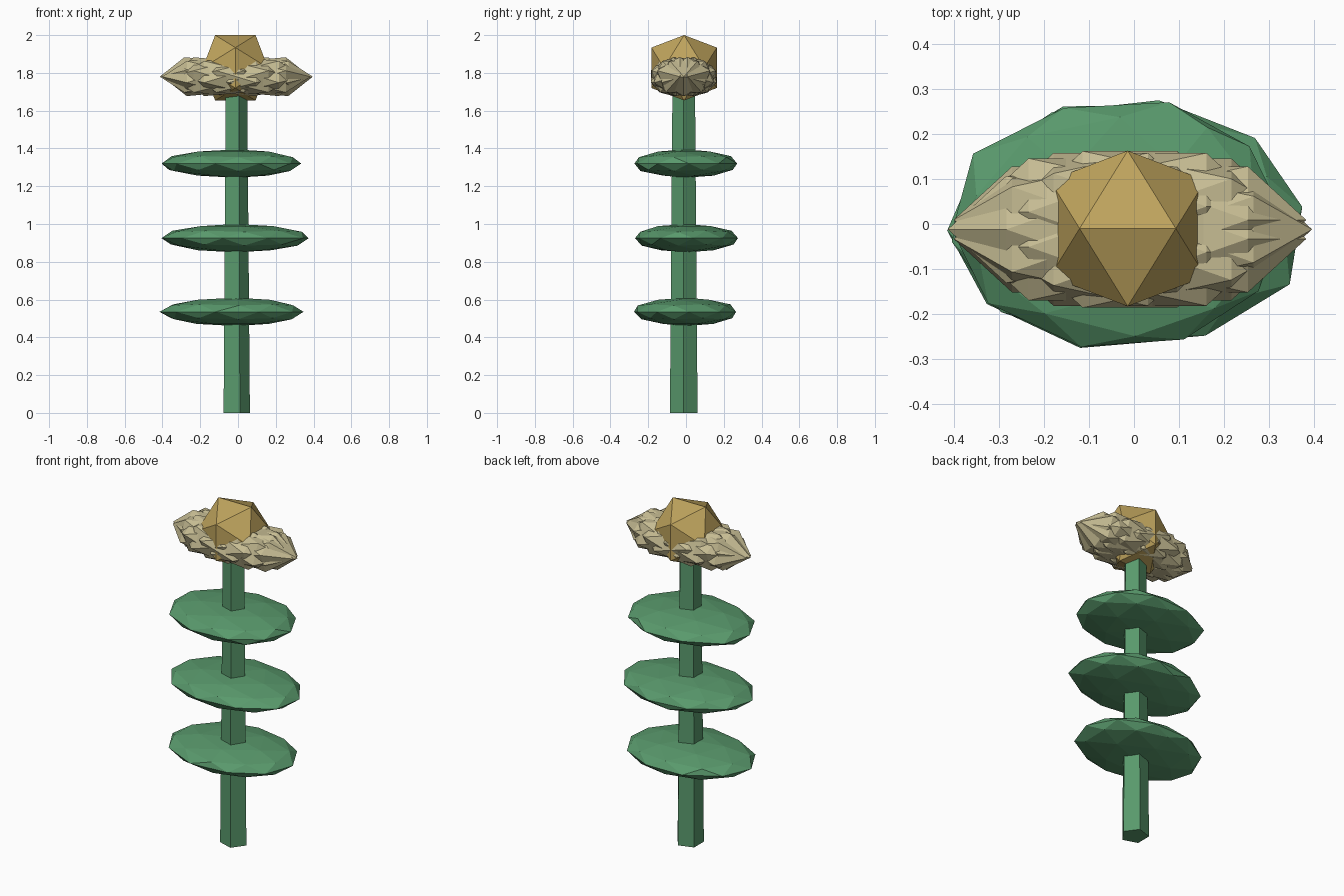
import bpy, bmesh, math, random
from mathutils import Matrix, Vector

if "Cube" in bpy.data.objects:
    bpy.data.objects.remove(bpy.data.objects["Cube"])

random.seed(4)
CX, CY = -0.014, -0.012


def material(name, rgb):
    m = bpy.data.materials.new(name)
    m.diffuse_color = (*rgb, 1)
    m.use_nodes = True
    m.node_tree.nodes["Principled BSDF"].inputs["Base Color"].default_value = m.diffuse_color
    return m


GREEN = material("leaf_green", (0.10, 0.32, 0.15))
CREAM = material("petal_cream", (0.56, 0.50, 0.29))
GOLD = material("centre_gold", (0.52, 0.37, 0.11))


def finish(bm, name, mat):
    bmesh.ops.recalc_face_normals(bm, faces=bm.faces)
    me = bpy.data.meshes.new(name)
    bm.to_mesh(me)
    bm.free()
    me.materials.append(mat)
    ob = bpy.data.objects.new(name, me)
    bpy.context.collection.objects.link(ob)
    return ob


# Tapered five-sided stem, one corner towards +x
bm = bmesh.new()
rings = []
for z, r in ((0, 0.077), (1.70, 0.063)):
    rings.append([bm.verts.new((CX + r * math.cos(math.tau * i / 5),
                                CY + r * math.sin(math.tau * i / 5), z)) for i in range(5)])
for i in range(5):
    j = (i + 1) % 5
    bm.faces.new((rings[0][i], rings[0][j], rings[1][j], rings[1][i]))
for ring in rings:
    bm.faces.new(ring)
finish(bm, "stem", GREEN)


# Leaf tiers: squashed faceted discs, slightly lopsided in x
def leaf(name, z, left, right, turn):
    bm = bmesh.new()
    bmesh.ops.create_icosphere(bm, subdivisions=2, radius=1,
                               matrix=Matrix.Rotation(math.radians(turn), 4, 'Z'))
    for v in bm.verts:
        x, y, h = v.co
        k = 1 + random.uniform(-0.025, 0.025)
        v.co = (CX + x * k * (right if x > 0 else left), y * k * 0.28, z + h * 0.075)
    finish(bm, name, GREEN)


leaf("lower_leaf", 0.535, 0.40, 0.355, -15)
leaf("middle_leaf", 0.925, 0.39, 0.40, -10)
leaf("upper_leaf", 1.32, 0.40, 0.355, -15)

# Petals: an overlapping oval ring of long faceted pods, each rolled about x
bm = bmesh.new()
COUNT = 16
for i in range(COUNT):
    a = math.tau * i / COUNT
    centre = Vector((CX + 0.005 + 0.17 * math.cos(a), CY + 0.055 * math.sin(a), 1.78))
    roll = Matrix.Rotation(a * 1.6, 4, 'X')
    tilt = Matrix.Rotation(math.radians(90), 4, 'Y')
    mat = (Matrix.Translation(centre) @ Matrix.Diagonal((0.235, 0.14, 0.115, 1))
           @ roll @ tilt)
    bmesh.ops.create_icosphere(bm, subdivisions=1, radius=1, matrix=mat)
finish(bm, "petals", CREAM)

# Flower centre: icosahedron with a level edge along x on top
bm = bmesh.new()
p, q = 0.107, 0.173
for s in (-1, 1):
    for t in (-1, 1):
        for co in ((s * p, 0, t * q), (0, s * q, t * p), (s * q, t * p, 0)):
            bm.verts.new(Vector(co) + Vector((CX, CY + 0.002, 1.827)))
bmesh.ops.convex_hull(bm, input=bm.verts)
finish(bm, "flower_centre", GOLD)
